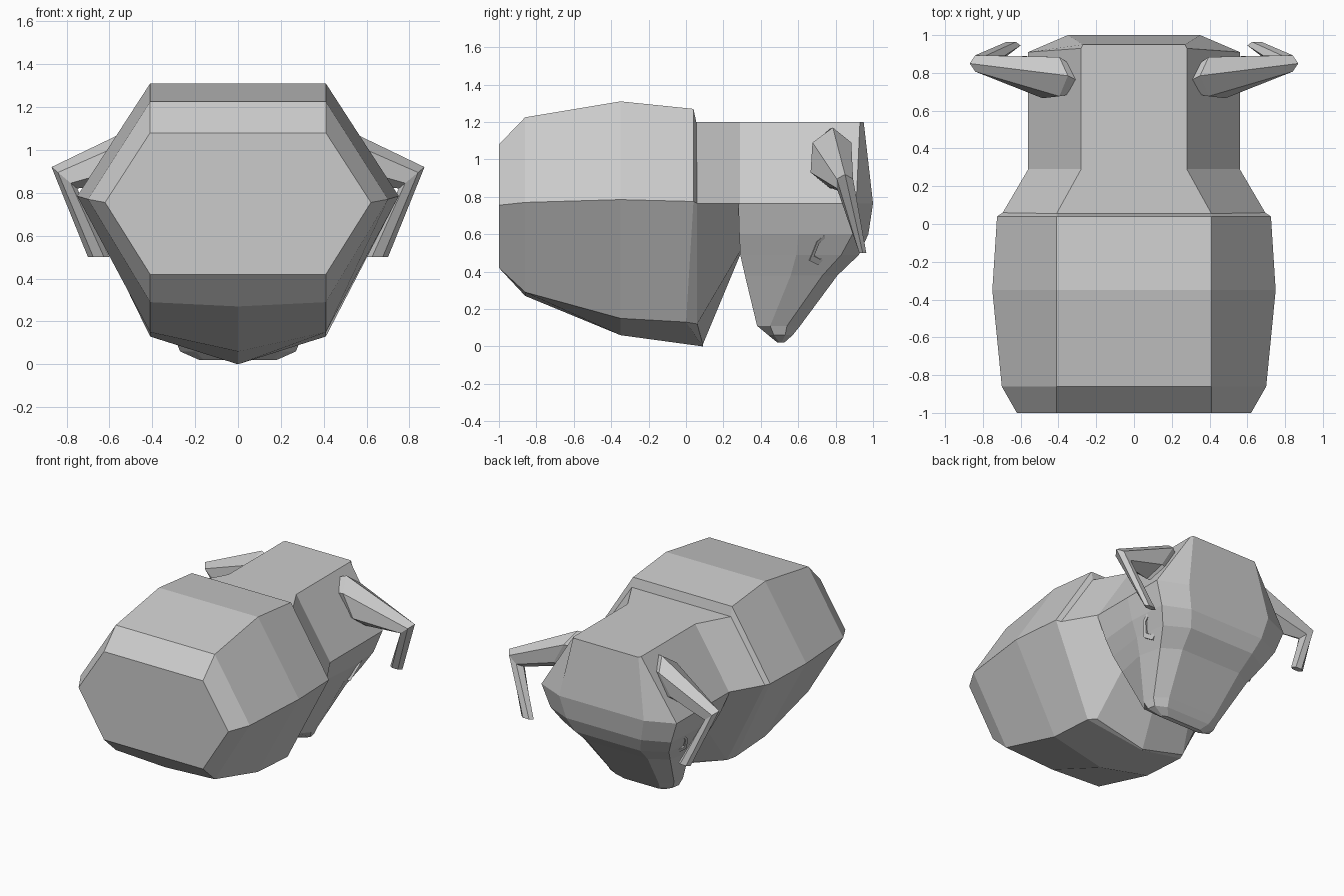
import bpy, bmesh, math
from mathutils import Vector

if "Cube" in bpy.data.objects:
    bpy.data.objects.remove(bpy.data.objects["Cube"])


def loft(name, rings, mirror=False):
    """Skin a list of equal-length closed rings and cap both ends."""
    bm = bmesh.new()
    loops = [[bm.verts.new(p) for p in r] for r in rings]
    n = len(loops[0])
    for a, b in zip(loops, loops[1:]):
        for i in range(n):
            j = (i + 1) % n
            bm.faces.new((a[i], a[j], b[j], b[i]))
    bm.faces.new(loops[0])
    bm.faces.new(loops[-1])
    bmesh.ops.remove_doubles(bm, verts=bm.verts, dist=1e-5)
    bmesh.ops.recalc_face_normals(bm, faces=bm.faces)
    me = bpy.data.meshes.new(name)
    bm.to_mesh(me)
    bm.free()
    ob = bpy.data.objects.new(name, me)
    bpy.context.collection.objects.link(ob)
    if mirror:
        ob.modifiers.new("mirror", 'MIRROR').use_clip = False
    return ob


def symmetric(half):
    """Close a right-hand half profile with its reflection."""
    return half + [(-x, y, z) for x, y, z in reversed(half) if abs(x) > 1e-6]


def body_ring(top, mid, low, keel):
    # top, mid, low: (x, y, z) corners; keel: (y, z) on the centre line
    return symmetric([top, mid, low, (0, *keel)])


def ellipse(c, u, v, n=6):
    c, u, v = Vector(c), Vector(u), Vector(v)
    return [c + u * math.sin(k * math.tau / n) + v * math.cos(k * math.tau / n)
            for k in range(n)]


# Faceted barrel body, stepping in to a tapered neck
loft("body", [
    body_ring((.41, -1, 1.08), (.62, -1, .755), (.41, -1, .42), (-1, .42)),
    body_ring((.41, -.86, 1.225), (.70, -.86, .77), (.41, -.86, .29), (-.86, .27)),
    body_ring((.41, -.35, 1.31), (.75, -.35, .785), (.41, -.35, .15), (-.35, .06)),
    body_ring((.41, .04, 1.27), (.725, .04, .775), (.41, 0, .13), (.09, 0)),
    body_ring((.41, .055, 1.20), (.695, .06, .765), (.38, .06, .12), (.09, .01)),
    body_ring((.28, .29, 1.20), (.56, .29, .765), (.30, .29, .51), (.29, .49)),
])

# Head: horizontal sections from crown down to the muzzle
sections = [
    (1.20, [(.28, .28), (.28, .60), (.28, .93), (.27, .95)]),
    (.765, [(.56, .28), (.56, .60), (.56, .91), (.35, 1.0)]),
    (.60, [(.49, .285), (.52, .60), (.50, .89), (.31, .975)]),
    (.49, [(.43, .29), (.47, .59), (.44, .83), (.27, .925)]),
    (.38, [(.37, .315), (.42, .56), (.38, .73), (.25, .81)]),
    (.11, [(.23, .38), (.29, .45), (.28, .54), (.20, .61)]),
    (.06, [(.20, .44), (.27, .47), (.26, .53), (.18, .57)]),
    (.02, [(.16, .49), (.18, .50), (.18, .51), (.14, .525)]),
]
loft("head", [symmetric([(x, y, z) for x, y in pts]) for z, pts in sections])

# Horns: out from the temple, then bent sharply downward
loft("horns", [
    ellipse((.40, .775, 1.0), (0, .10, 0), (-.09, -.01, .16)),
    ellipse((.44, .775, 1.01), (0, .12, 0), (-.09, .01, .16)),
    ellipse((.81, .85, .87), (0, .05, 0), (.06, 0, .05)),
    ellipse((.65, .945, .5), (0, .022, 0), (.05, 0, 0)),
], mirror=True)

# Eyes: thin raised six-sided rims on the cheeks
u, v = (.02, -.075, -.03), (.04, .04, .10)
s = lambda t, k: tuple(a * k for a in t)
loft("eyes", [
    ellipse((.41, .74, .54), u, v),
    ellipse((.47, .745, .535), u, v),
    ellipse((.47, .745, .535), s(u, .7), s(v, .7)),
    ellipse((.445, .74, .54), s(u, .65), s(v, .65)),
], mirror=True)
